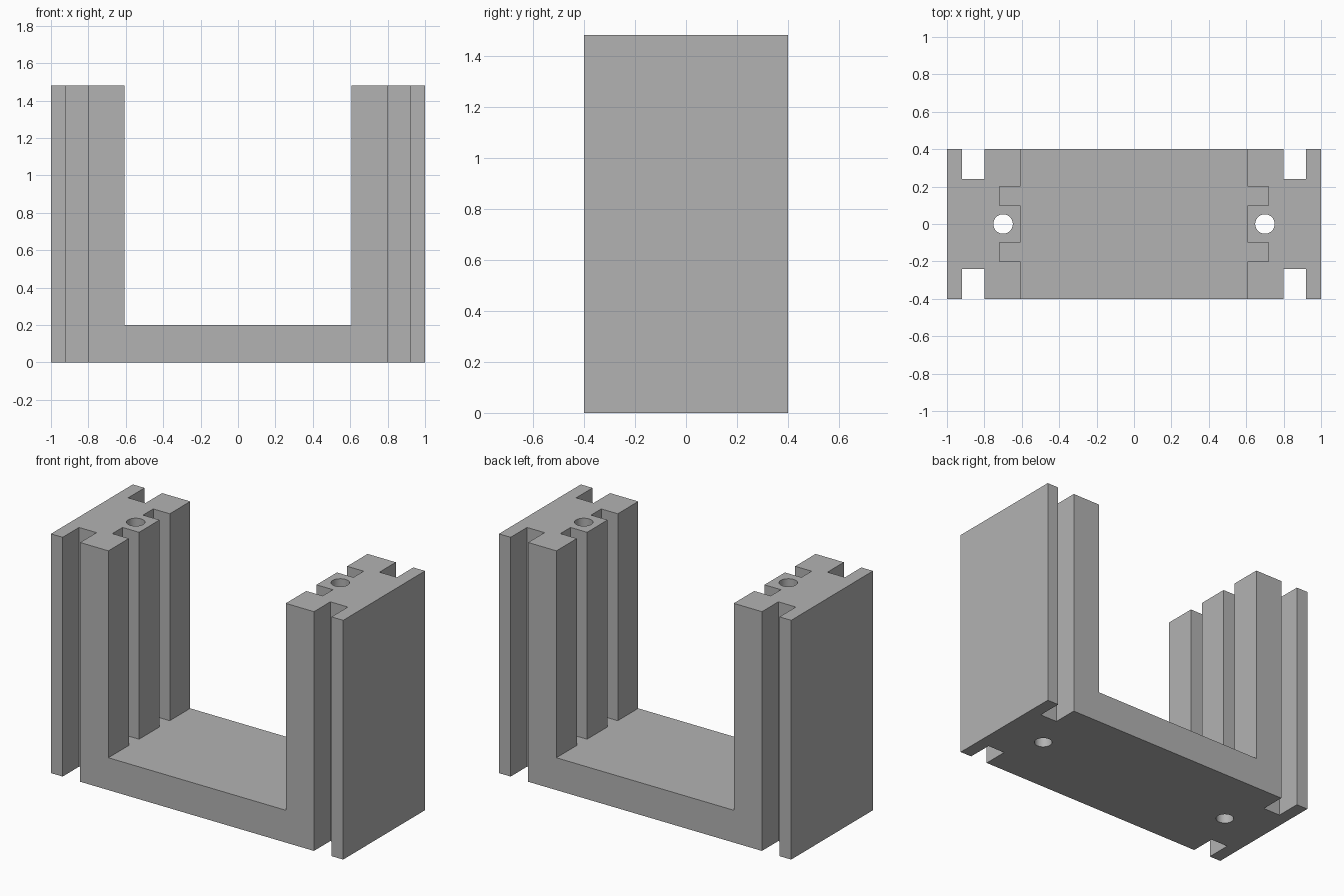
import bpy
import bmesh

cube = bpy.data.objects.get("Cube")
if cube:
    bpy.data.objects.remove(cube, do_unlink=True)

HEIGHT, FLOOR, DEPTH = 1.48, 0.2, 0.4
INNER = 0.607

grey = bpy.data.materials.new("plain grey")
grey.use_nodes = True
colour = (0.45, 0.45, 0.45, 1)
grey.diffuse_color = colour
grey.node_tree.nodes["Principled BSDF"].inputs["Base Color"].default_value = colour


def prism(name, outline, place, offset):
    """Extrude a closed outline along an offset vector."""
    bm = bmesh.new()
    face = bm.faces.new([bm.verts.new(place(a, b)) for a, b in outline])
    new = bmesh.ops.extrude_face_region(bm, geom=[face])["geom"]
    bmesh.ops.translate(bm, vec=offset, verts=[v for v in new if isinstance(v, bmesh.types.BMVert)])
    bmesh.ops.recalc_face_normals(bm, faces=bm.faces)
    mesh = bpy.data.meshes.new(name)
    bm.to_mesh(mesh)
    bm.free()
    obj = bpy.data.objects.new(name, mesh)
    bpy.context.collection.objects.link(obj)
    return obj


def box(name, x0, x1, y0, y1, z0, z1):
    return prism(name, [(x0, y0), (x1, y0), (x1, y1), (x0, y1)],
                 lambda x, y: (x, y, z0), (0, 0, z1 - z0))


# U-shaped body, extruded front to back
half = [(1, 0), (1, HEIGHT), (INNER, HEIGHT), (INNER, FLOOR)]
outline = half + [(-x, z) for x, z in reversed(half)]
bracket = prism("u_bracket", outline, lambda x, z: (x, -DEPTH, z), (0, 2 * DEPTH, 0))
bracket.data.materials.append(grey)

# Slots and screw holes on both uprights
cutters = []
for sx in (-1, 1):
    for sy in (-1, 1):
        cutters.append(box("outer_slot", sx * 0.8, sx * 0.92, sy * 0.24, sy * 0.5, -0.1, 1.6))
        cutters.append(box("inner_slot", sx * 0.5, sx * 0.72, sy * 0.1, sy * 0.2, FLOOR, 1.6))
    bpy.ops.mesh.primitive_cylinder_add(vertices=48, radius=0.052, depth=2, location=(sx * 0.7, 0, 0.75))
    bpy.context.object.name = "screw_hole"
    cutters.append(bpy.context.object)

# Cut the body and discard the cutters
bpy.ops.object.select_all(action="DESELECT")
bpy.context.view_layer.objects.active = bracket
bracket.select_set(True)
for cutter in cutters:
    cutter.hide_render = True
    mod = bracket.modifiers.new("cut", "BOOLEAN")
    mod.operation = "DIFFERENCE"
    mod.solver = "EXACT"
    mod.object = cutter
    bpy.ops.object.modifier_apply(modifier=mod.name)
    bpy.data.objects.remove(cutter, do_unlink=True)

bpy.ops.object.shade_smooth_by_angle()
